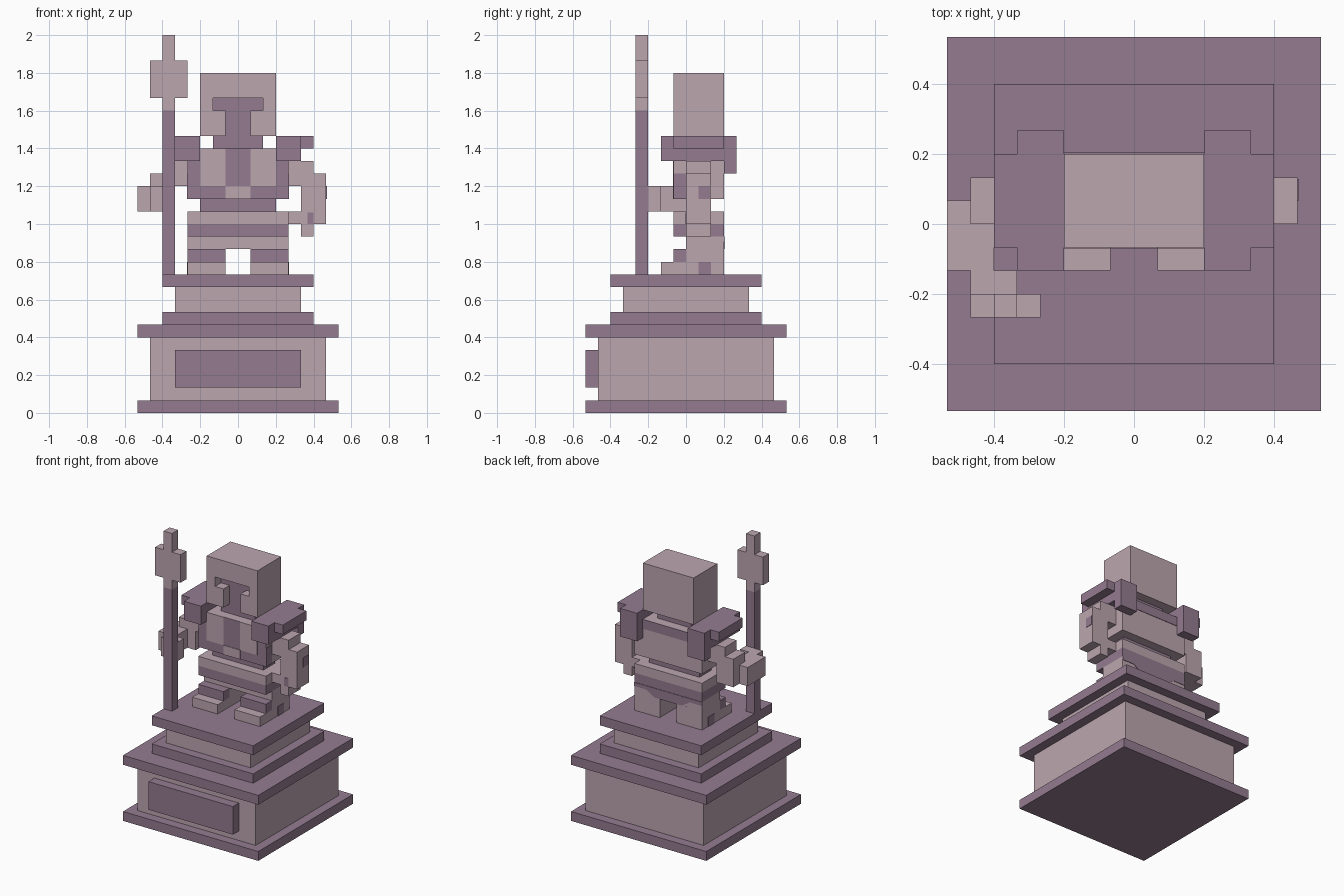
import bpy, bmesh, math

if "Cube" in bpy.data.objects:
    bpy.data.objects.remove(bpy.data.objects["Cube"])

U = 1 / 15  # block size


def material(name, rgb):
    m = bpy.data.materials.new(name)
    m.diffuse_color = (*rgb, 1)
    m.use_nodes = True
    m.node_tree.nodes["Principled BSDF"].inputs["Base Color"].default_value = m.diffuse_color
    return m


LIGHT = material("pale stone", (0.503, 0.381, 0.429))
DARK = material("mauve stone", (0.296, 0.198, 0.279))


def prism(name, profile, y0, y1, mat, front=None):
    """Extrude an x/z profile (in blocks) from y0 to y1; front optionally recolours the -y face."""
    bm = bmesh.new()
    f = bm.faces.new([bm.verts.new((x * U, y0 * U, z * U)) for x, z in profile])
    ext = bmesh.ops.extrude_face_region(bm, geom=[f])["geom"]
    bmesh.ops.translate(bm, vec=(0, (y1 - y0) * U, 0),
                        verts=[v for v in ext if isinstance(v, bmesh.types.BMVert)])
    bmesh.ops.recalc_face_normals(bm, faces=bm.faces)
    me = bpy.data.meshes.new(name)
    me.materials.append(mat)
    if front:
        me.materials.append(front)
        for face in bm.faces:
            if face.normal.y < -0.9:
                face.material_index = 1
    bm.to_mesh(me)
    bm.free()
    ob = bpy.data.objects.new(name, me)
    bpy.context.collection.objects.link(ob)
    return ob


def box(name, x, y, z, mat, front=None):
    return prism(name, [(x[0], z[0]), (x[1], z[0]), (x[1], z[1]), (x[0], z[1])],
                 y[0], y[1], mat, front)


def pair(name, x, y, z, mat, front=None):
    box(name + "_right", x, y, z, mat, front)
    box(name + "_left", (-x[1], -x[0]), y, z, mat, front)


T = 0.05  # thickness of painted plates, in blocks

# Pedestal tiers
for name, r, z, mat in [("base_slab", 8, (0, 1), DARK), ("base_block", 7, (1, 6), LIGHT),
                        ("base_cap", 8, (6, 7), DARK), ("upper_slab", 6, (7, 8), DARK),
                        ("upper_block", 5, (8, 10), LIGHT), ("upper_cap", 6, (10, 11), DARK)]:
    box(name, (-r, r), (-r, r), z, mat)
box("front_plaque", (-5, 5), (-8, -7), (2, 5), DARK)

# Feet, legs and hips
pair("foot", (1, 4), (-2, 0), (11, 12), LIGHT)
pair("shin_guard", (1, 4), (-1, 0), (12, 13), DARK)
pair("leg", (1, 4), (0, 3), (11, 13), LIGHT)
pair("leg_spot", (4, 4 + T), (1, 2), (11, 12), DARK)
box("hips", (-4, 4), (0, 3), (13, 14), LIGHT)
prism("back_drape", [(-4, 14), (-4, 13.6), (-2.6, 13.6), (-1.6, 13), (1.6, 13),
                     (2.6, 13.6), (4, 13.6), (4, 14)], 3, 3 + T, DARK)

# Belt and waist
box("belt_lower", (-4, 4), (-1, 3), (14, 15), DARK)
box("belt_upper", (-4, 4), (-1, 3), (15, 16), LIGHT)
box("waist", (-3, 3), (0, 2), (16, 17), DARK)

# Chest with painted armour
box("chest", (-4, 4), (-1, 3), (17, 20), LIGHT, DARK)
box("upper_chest", (-3, 3), (-1, 3), (20, 21), LIGHT, DARK)
pair("breast_panel", (1, 3), (-1 - T, -1), (18, 21), LIGHT)
box("buckle", (-1, 1), (-1 - T, -1), (17, 18), LIGHT)
pair("side_panel", (4, 4 + T), (-1, 0), (17, 19), DARK)
box("upper_back_band", (-3, 3), (3, 3 + T), (20, 21), DARK)
box("neck", (-2, 2), (0, 2), (21, 22), DARK)

# Helmet with T-shaped recess
box("helmet", (-3, 3), (0, 3), (22, 27), LIGHT, DARK)
prism("helmet_face", [(-3, 22), (-1, 22), (-1, 24), (-2, 24), (-2, 25), (2, 25),
                      (2, 24), (1, 24), (1, 22), (3, 22), (3, 27), (-3, 27)], -1, 0, LIGHT)

# Shoulder guards
pair("shoulder_guard", (3, 5), (-2, 4), (20, 22), DARK)
pair("shoulder_rim", (5, 6), (-1, 3), (21, 22), DARK)
pair("shoulder_back", (3, 5), (3, 4), (19, 20), DARK)

# Arms: one hangs down, the other reaches for the spear
pair("upper_arm", (4, 6), (0, 2), (18, 20), LIGHT)
box("hanging_arm", (5, 7), (0, 2), (15, 19), LIGHT)
box("hanging_thumb", (4, 5), (0, 2), (15, 16), LIGHT)
box("hanging_fingers", (5, 6), (0, 2), (14, 15), LIGHT)
box("wrist_spot", (5.5, 6), (-T, 0), (15, 15.9), DARK)
box("elbow_spot", (7, 7 + T), (1, 1.9), (17, 18), DARK)
box("raised_elbow", (-7, -5), (0, 2), (16, 19), LIGHT)
box("raised_forearm", (-8, -6), (-2, 1), (16, 18), LIGHT)
box("raised_hand", (-7, -5), (-3, -2), (16, 18), LIGHT)

# Spear
box("spear_shaft", (-6, -5), (-4, -3), (11, 24), DARK)
prism("spear_head", [(-6, 24), (-5, 24), (-5, 25), (-4, 25), (-4, 28), (-5, 28), (-5, 30),
                     (-6, 30), (-6, 28), (-7, 28), (-7, 25), (-6, 25)], -4, -3, LIGHT)
